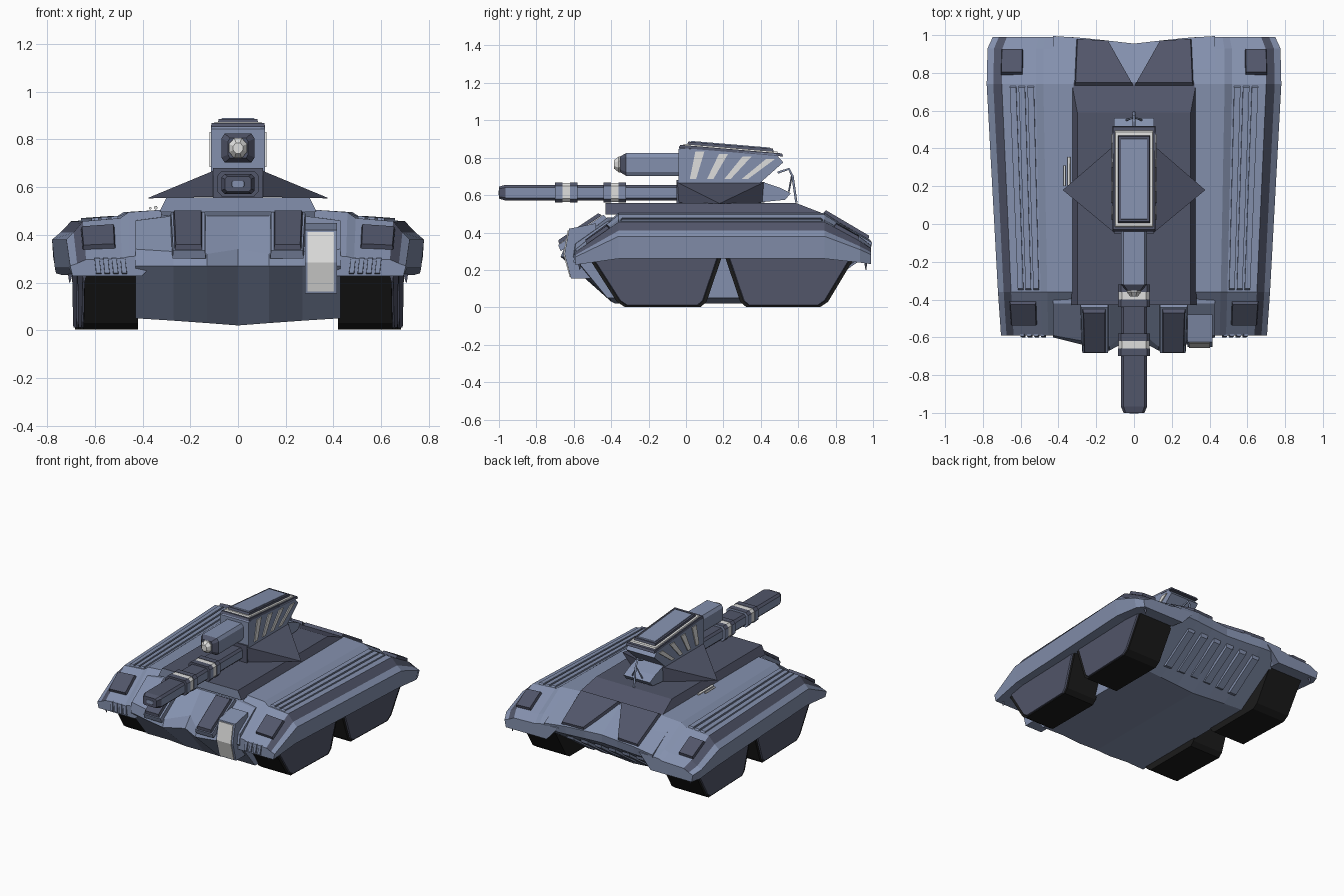
import bpy, bmesh
from mathutils import Vector

cube = bpy.data.objects.get("Cube")
if cube:
    bpy.data.objects.remove(cube, do_unlink=True)


def material(name, rgb):
    m = bpy.data.materials.new(name)
    m.use_nodes = True
    m.diffuse_color = (*rgb, 1)
    m.node_tree.nodes["Principled BSDF"].inputs["Base Color"].default_value = (*rgb, 1)
    return m


BLUE, DARK, BLACK, WHITE = 0, 1, 2, 3
MATS = [material("blue_grey", (0.23, 0.28, 0.42)), material("dark_slate", (0.083, 0.092, 0.143)),
        material("rubber_black", (0.011, 0.011, 0.011)), material("pale_grey", (0.74, 0.74, 0.73))]


def loft(name, rings, mat=BLUE, mirror=False):
    """Skin equal-length rings, cap both ends; mat is an index or a rule taking a face."""
    bm = bmesh.new()
    vs = [[bm.verts.new(p) for p in r] for r in rings]
    n = len(rings[0])
    for a, b in zip(vs, vs[1:]):
        for i in range(n):
            j = (i + 1) % n
            bm.faces.new((a[i], a[j], b[j], b[i]))
    bm.faces.new(vs[0])
    bm.faces.new(vs[-1])
    bmesh.ops.recalc_face_normals(bm, faces=bm.faces)
    bm.faces.index_update()
    for f in bm.faces:
        f.material_index = mat(f) if callable(mat) else mat
    me = bpy.data.meshes.new(name)
    bm.to_mesh(me)
    bm.free()
    for m in MATS:
        me.materials.append(m)
    ob = bpy.data.objects.new(name, me)
    bpy.context.collection.objects.link(ob)
    if mirror:
        ob.modifiers.new("mirror", 'MIRROR')


def prism(name, profile, x0, x1, mat=BLUE):
    """Extrude a (y, z) profile across x."""
    loft(name, [[(x, y, z) for y, z in profile] for x in (x0, x1)], mat)


def plate(name, corners, thick, mat, mirror=False, shrink=0.94, lift=0.0):
    """Raised panel growing outward from the vehicle, with chamfered rim."""
    c = [Vector(p) for p in corners]
    mid = sum(c, Vector()) / len(c)
    n = (c[1] - c[0]).cross(c[2] - c[1]).normalized()
    if n.dot(mid - Vector((0, 0.15, 0.25))) < 0:
        n = -n
    top = [mid + (p - mid) * shrink + n * (lift + thick) for p in c]
    loft(name, [[p + n * lift for p in c], top], mat, mirror)


# Central hull: side profiles swept across the width
half = [
    (0.0, [(-.42, .48), (-.54, .34), (-.60, .27), (-.38, .02), (.60, .02), (.95, .30), (.955, .36), (.74, .50)]),
    (0.13, [(-.42, .48), (-.65, .32), (-.67, .27), (-.40, .03), (.60, .03), (.96, .30), (.97, .36), (.74, .50)]),
    (0.27, [(-.42, .48), (-.62, .33), (-.64, .27), (-.40, .04), (.60, .04), (.975, .30), (.985, .36), (.74, .50)]),
    (0.43, [(-.42, .46), (-.59, .34), (-.60, .27), (-.42, .05), (.60, .05), (.985, .30), (.995, .345), (.74, .495)])]
stations = [(-x, p) for x, p in reversed(half[1:])] + half
loft("hull", [[(x, y, z) for y, z in p] for x, p in stations])

# Fenders: cross-section scaled along the length (y, width, height)
SECTION = [(.32, .505), (.48, .495), (.52, .47), (.70, .457), (.745, .41), (.78, .38), (.768, .26), (.42, .26)]
SPANS = [(-.59, .835, .35), (-.36, .87, 1), (.74, 1, 1), (.93, .99, .58), (.99, .93, .42)]
OUTER_BEVEL = 3


def fender_point(x, z, w, h, y):
    return (.32 + (x - .32) * w, y, .21 + (z - .21) * h)


def surf(x, y):
    """Point on the upper surface of the fender."""
    for (y0, w0, h0), (y1, w1, h1) in zip(SPANS, SPANS[1:]):
        if y0 <= y <= y1:
            t = (y - y0) / (y1 - y0)
            return fender_point(x, .47 - (x - .52) * .07, w0 + (w1 - w0) * t, h0 + (h1 - h0) * t, y)


loft("fender", [[fender_point(x, z, w, h, y) for x, z in SECTION] for y, w, h in SPANS],
     lambda f: DARK if f.index % len(SECTION) == OUTER_BEVEL else BLUE, True)


def fender_panel(name, x0, x1, y0, y1, thick, mat, shrink=.94):
    plate(name, [surf(x0, y0), surf(x1, y0), surf(x1, y1), surf(x0, y1)], thick, mat, True, shrink)


for i, x in enumerate((.53, .577, .624)):
    fender_panel(f"fender_rib_{i}", x, x + .034, -.35, .73, .01, BLUE, .985)
fender_panel("front_fender_hatch", .55, .712, -.53, -.41, .02, DARK)
fender_panel("rear_fender_hatch", .59, .705, .79, .92, .02, DARK)
for i in range(4):
    x = .465 + i * .036
    plate(f"fender_vent_{i}", [(x, -.59, .235), (x + .022, -.59, .235),
                               (x + .03, -.583, .305), (x + .008, -.583, .305)], .012, BLUE, True, .9)

# Small hooks below the fender corners
for name, x, y in (("front_hook", .64, -.57), ("rear_hook", .70, .96)):
    loft(name, [[(x - .02, y - .015, .28), (x + .02, y - .015, .28), (x, y + .015, .28)],
                [(x + .004, y, .20), (x + .008, y, .20), (x + .006, y + .004, .20)]], DARK, True)

# Track units with inset side covers
TRACKS = {
    "front_track": [(-.53, .28), (-.37, .03), (-.33, .003), (.08, .003), (.11, .03), (.195, .28)],
    "rear_track": [(.205, .28), (.29, .03), (.32, .003), (.72, .003), (.76, .03), (.91, .28)]}
for name, prof in TRACKS.items():
    outer = [(.643 + .033 * (y + .5), y, z) for y, z in prof]
    loft(name, [[(.42, y, z) for y, z in prof], outer], BLACK, True)
    mid = sum((Vector(p) for p in outer), Vector()) / len(outer)
    plate(name + "_cover", [mid + (Vector(p) - mid) * .93 for p in outer], .008, DARK, True, .98)

# Raised deck
loft("deck", [[(-a, y0, z), (a, y0, z), (a, y1, z), (-a, y1, z)]
              for a, y0, y1, z in ((.33, -.43, .75, .495), (.30, -.43, .59, .557))],
     lambda f: BLUE if f.normal.y < -.5 else DARK)

# Rear deck panels beside the central notch, and slats on the rear slope
plate("rear_deck_panel", [(.003, .732, .503), (.315, .732, .503), (.305, .975, .36), (.135, .965, .36)],
      .022, DARK, True, .95)
for i in range(6):
    x = -.275 + i * .11
    plate(f"rear_slat_{i}", [(x - .03, .66, .085), (x + .03, .66, .085),
                             (x + .03, .92, .265), (x - .03, .92, .265)], .018, BLUE, shrink=.88)

# Bow pods
plate("bow_pod", [(.135, -.415, .47), (.285, -.415, .47), (.275, -.67, .30), (.135, -.67, .30)],
      .035, BLUE, True, .95)
plate("bow_pod_panel", [(.15, -.43, .463), (.272, -.43, .463), (.265, -.66, .308), (.15, -.66, .308)],
      .02, DARK, True, .92, lift=.035)

# Lamp box on the left of the bow
prism("lamp_box", [(-.48, .45), (-.625, .42), (-.65, .285), (-.615, .155), (-.48, .155)], .282, .415)
prism("lamp_face", [(-.632, .412), (-.656, .285), (-.622, .163), (-.60, .163), (-.61, .412)], .292, .402, WHITE)

# Turret base: side wedges, neck and rear step
for s, side in ((1, "left"), (-1, "right")):
    loft(f"turret_wedge_{side}", [
        [(s * .09, -.05, .56), (s * .09, .42, .56), (s * .10, .42, .67), (s * .10, -.05, .67)],
        [(s * .375, .178, .553), (s * .375, .182, .553), (s * .375, .182, .556), (s * .375, .178, .556)]], DARK)
prism("turret_neck", [(-.05, .555), (.40, .555), (.40, .68), (-.05, .68)], -.105, .105, DARK)
prism("turret_rear_step", [(.38, .56), (.53, .575), (.56, .61), (.50, .64), (.38, .68)], -.105, .105)

# Turret head with chamfered upper edges
HEAD = [(-.04, .665), (.39, .66), (.52, .775), (.48, .82), (-.02, .862), (-.04, .845)]
loft("turret_head", [[(x, y, z if inner else min(z, .85)) for y, z in HEAD]
                     for x, inner in ((-.113, 0), (-.095, 1), (.095, 1), (.113, 0))])
for i in range(4):
    y, lean, hi = .02 + i * .092, .03 + i * .034, .832 - i * .013
    plate(f"turret_slot_{i}", [(.113, y, .685), (.113, y + .034, .685),
                               (.113, y + .048 + lean, hi), (.113, y + lean, hi)],
          .01, WHITE, True, 1, lift=-.004)


# Roof hatch: stacked frames following the sloped roof
def roof(name, hx, y0, y1, lift, thick, mat):
    z = [.862 - .084 * y + lift for y in (y0, y1)]
    plate(name, [(-hx, y0, z[0]), (hx, y0, z[0]), (hx, y1, z[1]), (-hx, y1, z[1])], thick, mat, shrink=.97)


roof("roof_rim", .114, -.04, .52, -.012, .016, DARK)
roof("roof_frame", .102, -.018, .495, .003, .008, WHITE)
roof("roof_hatch_base", .084, .005, .47, .009, .016, DARK)
roof("roof_hatch", .07, .02, .455, .022, .008, BLUE)


def barrel(name, steps, mat, kx=.8, kz=.65):
    """Chamfered square tube along y; steps are (y, half width, half height, centre z)."""
    corners = [(1, kz), (kx, 1), (-kx, 1), (-1, kz), (-1, -kz), (-kx, -1), (kx, -1), (1, -kz)]
    loft(name, [[(a * w, y, zc + b * h) for a, b in corners] for y, w, h, zc in steps], mat)


def gun_rule(f):
    return DARK if abs(f.normal.z) > .6 or f.normal.y < -.3 else BLUE


# Main gun with banded collars
barrel("main_gun", [(-.05, .07, .042, .613), (-.965, .07, .042, .613), (-1.0, .055, .032, .613)], gun_rule)
barrel("gun_muzzle_plug", [(-.99, .035, .018, .613), (-1.002, .025, .012, .613)], BLUE)
for i, y in enumerate((-.70, -.44)):
    for j, (a, mat, w) in enumerate(((0, gun_rule, .085), (.04, WHITE, .081), (.08, gun_rule, .085))):
        barrel(f"gun_collar_{i}_{j}", [(y + a, w, w * .63, .615), (y + a + .04, w, w * .63, .615)], mat)

# Upper gun with rounded muzzle
barrel("upper_gun", [(-.03, .07, .061, .764), (-.32, .07, .061, .764), (-.352, .042, .042, .764)],
       lambda f: DARK if f.normal.y < -.3 else BLUE)
barrel("upper_gun_muzzle", [(-.33, .038, .042, .764), (-.36, .038, .042, .764), (-.385, .02, .022, .764)],
       WHITE, .41, .41)


def rod(name, points, radius, mat):
    cu = bpy.data.curves.new(name, 'CURVE')
    cu.dimensions = '3D'
    cu.bevel_depth = radius
    cu.bevel_resolution = 1
    cu.use_fill_caps = True
    sp = cu.splines.new('POLY')
    sp.points.add(len(points) - 1)
    for p, co in zip(sp.points, points):
        p.co = (*co, 1)
    cu.materials.append(MATS[mat])
    bpy.context.collection.objects.link(bpy.data.objects.new(name, cu))


# Rear aerial and deck tools
rod("aerial", [(0, .49, .72), (0, .55, .74), (0, .57, .70), (0, .59, .56)], .007, BLUE)
rod("aerial_brace", [(-.04, .55, .62), (0, .565, .70), (.04, .55, .62)], .005, BLUE)
rod("deck_tool_long", [(-.345, .19, .514), (-.345, .355, .514)], .008, WHITE)
rod("deck_tool_short", [(-.368, .20, .512), (-.368, .31, .512)], .006, WHITE)
